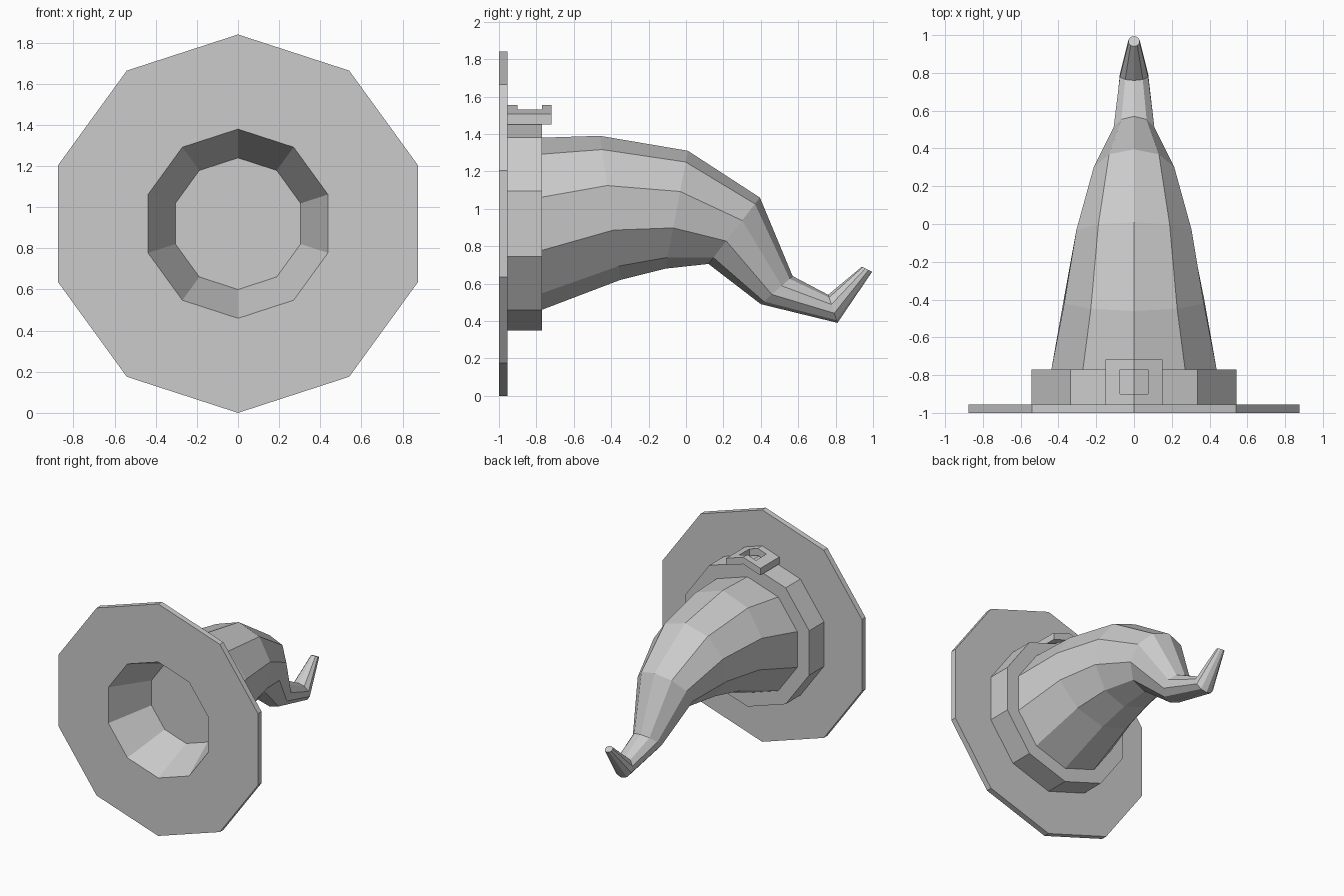
import bpy, bmesh, math
from mathutils import Vector

SIDES = 10
AXIS_Z = 0.92

cube = bpy.data.objects.get("Cube")
if cube:
    bpy.data.objects.remove(cube, do_unlink=True)

grey = bpy.data.materials.new("plain grey")
grey.use_nodes = True
colour = (0.6, 0.6, 0.6, 1)
grey.diffuse_color = colour
grey.node_tree.nodes["Principled BSDF"].inputs["Base Color"].default_value = colour


def finish(name, bm):
    bmesh.ops.recalc_face_normals(bm, faces=bm.faces)
    mesh = bpy.data.meshes.new(name)
    bm.to_mesh(mesh)
    bm.free()
    mesh.materials.append(grey)
    obj = bpy.data.objects.new(name, mesh)
    bpy.context.collection.objects.link(obj)
    return obj


def loft(name, rings, cap_start=False, cap_end=False, closed=False):
    """Each ring is given by its top and bottom points as (y, z)."""
    bm = bmesh.new()
    loops = []
    for top, bottom in rings:
        top, bottom = Vector((0, *top)), Vector((0, *bottom))
        centre, up = (top + bottom) / 2, (top - bottom) / 2
        side = Vector((up.length, 0, 0))
        angles = [math.tau * i / SIDES for i in range(SIDES)]
        loops.append([bm.verts.new(centre + up * math.cos(a) + side * math.sin(a))
                      for a in angles])
    pairs = list(zip(loops, loops[1:]))
    if closed:
        pairs.append((loops[-1], loops[0]))
    for a, b in pairs:
        for i in range(SIDES):
            j = (i + 1) % SIDES
            bm.faces.new((a[i], a[j], b[j], b[i]))
    if cap_start:
        bm.faces.new(loops[0])
    if cap_end:
        bm.faces.new(loops[-1])
    return finish(name, bm)


def upright(y, radius):
    return (y, AXIS_Z + radius), (y, AXIS_Z - radius)


# Flat brim with the tapered head opening
loft("brim", [upright(-0.955, 0.5), upright(-0.955, 0.92), upright(-1, 0.92),
              upright(-1, 0.46), upright(-0.65, 0.32)], cap_end=True)

# Band around the foot of the crown
loft("hat_band", [upright(-0.955, 0.5), upright(-0.955, 0.57),
                  upright(-0.77, 0.57), upright(-0.77, 0.44)])

# Drooping crown with an upturned tip
loft("crown", [upright(-0.77, 0.46),
               ((-0.46, 1.39), (-0.35, 0.62)),
               ((0.01, 1.31), (-0.11, 0.68)),
               ((0.395, 1.06), (0.12, 0.705)),
               ((0.57, 0.64), (0.40, 0.49)),
               ((0.76, 0.54), (0.81, 0.39)),
               ((0.94, 0.69), (0.995, 0.663))], cap_end=True)

# Square buckle frame folded over the top corner of the band
bm = bmesh.new()
slope = math.tan(math.pi / SIDES)
columns = (-0.15, -0.075, 0, 0.075, 0.15)
rows = (-0.955, -0.9, -0.77, -0.718)
grid = [[bm.verts.new((x, y, 1.5 - abs(x) * slope)) for x in columns] for y in rows]
for r in range(3):
    for c in range(4):
        if r == 1 and c in (1, 2):
            continue
        bm.faces.new((grid[r][c], grid[r][c + 1], grid[r + 1][c + 1], grid[r + 1][c]))
base = bm.faces[:]
top = bmesh.ops.extrude_face_region(bm, geom=base, use_keep_orig=True)
bmesh.ops.translate(bm, vec=(0, 0, 0.055),
                    verts=[v for v in top["geom"] if isinstance(v, bmesh.types.BMVert)])
finish("buckle", bm)
